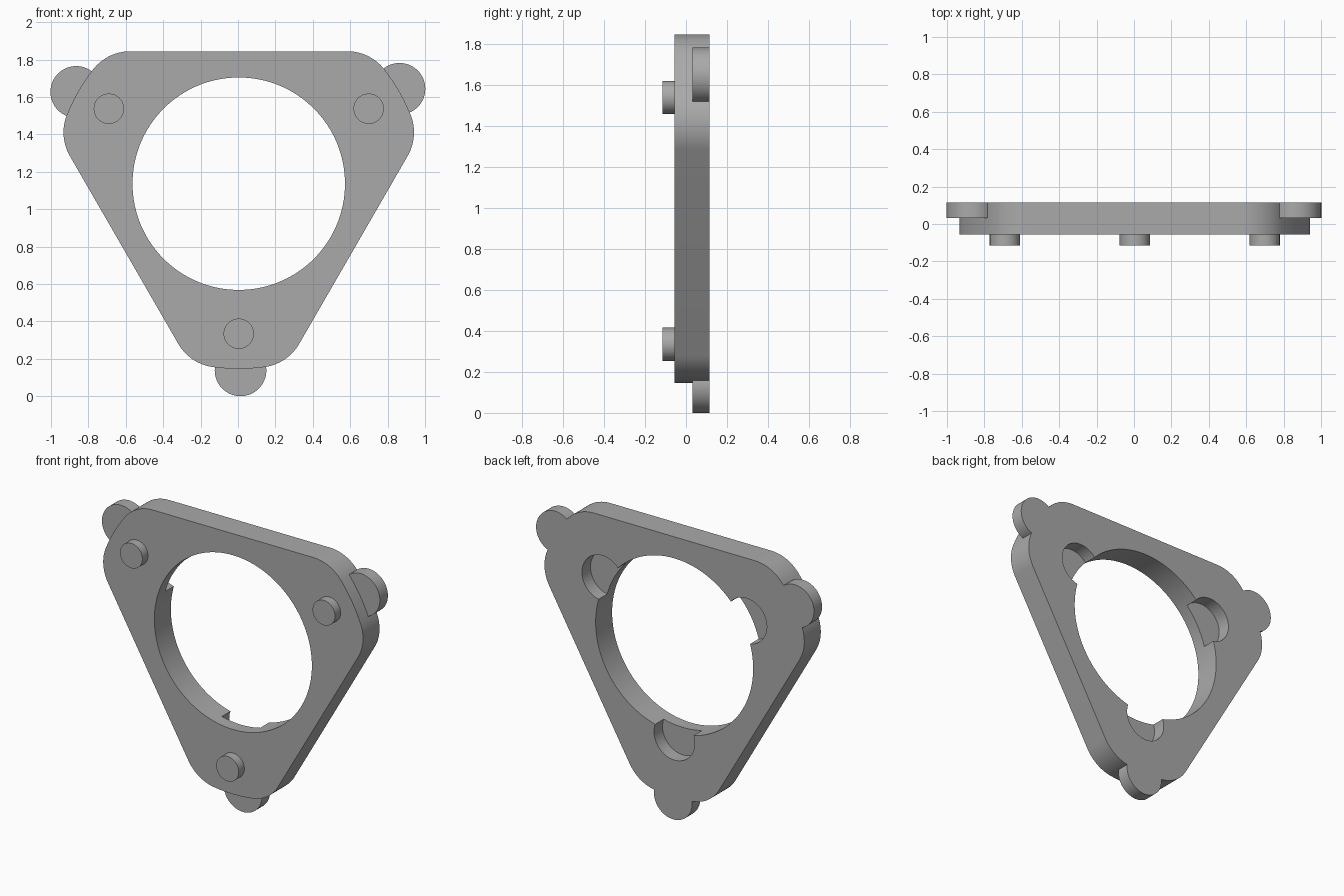
import bpy
import bmesh
from math import radians, degrees, sin, cos, atan2, sqrt
from mathutils import Matrix, Vector

cube = bpy.data.objects.get("Cube")
if cube:
    bpy.data.objects.remove(cube, do_unlink=True)

HUB = Vector((0.004, 0, 1.136))           # centre of the ring opening
FRONT, BACK, PIN_FRONT = -0.056, 0.114, -0.114
SIDE, REACH, FILLET = 0.708, 0.99, 0.2525  # side distance, corner reach, rounding
TAB_FRONT, TAB_R = 0.031, 0.138
CORNERS = {"bottom": -90, "left": 30, "right": 150}

grey = bpy.data.materials.new("plain grey")
grey.use_nodes = True
grey.diffuse_color = (0.4, 0.4, 0.4, 1)
grey.node_tree.nodes["Principled BSDF"].inputs["Base Color"].default_value = (0.4, 0.4, 0.4, 1)


def polar(angle, dist, y=0.0, origin=HUB):
    a = radians(angle)
    return origin + Vector((dist * cos(a), y, dist * sin(a)))


def add_object(name, bm):
    bmesh.ops.recalc_face_normals(bm, faces=bm.faces)
    mesh = bpy.data.meshes.new(name)
    bm.to_mesh(mesh)
    bm.free()
    mesh.materials.append(grey)
    obj = bpy.data.objects.new(name, mesh)
    bpy.context.collection.objects.link(obj)
    return obj


def disc(name, centre, radius, y0, y1, sides=64):
    """Cylinder running along y."""
    bm = bmesh.new()
    place = Matrix.Translation((centre.x, (y0 + y1) / 2, centre.z))
    bmesh.ops.create_cone(bm, cap_ends=True, segments=sides, radius1=radius, radius2=radius,
                          depth=y1 - y0, matrix=place @ Matrix.Rotation(radians(90), 4, "X"))
    return add_object(name, bm)


def activate(obj):
    bpy.ops.object.select_all(action="DESELECT")
    obj.select_set(True)
    bpy.context.view_layer.objects.active = obj


def combine(target, tool, operation):
    mod = target.modifiers.new("combine", "BOOLEAN")
    mod.operation = operation
    mod.solver = "EXACT"
    mod.object = tool
    activate(target)
    bpy.ops.object.modifier_apply(modifier=mod.name)
    bpy.data.objects.remove(tool, do_unlink=True)


def smooth(obj):
    activate(obj)
    bpy.ops.object.shade_smooth_by_angle(angle=radians(30))


def plate_outline():
    """Triangle with arced corners, each arc blended into the sides."""
    reach = REACH - FILLET
    drop = SIDE - FILLET
    half = 60 - degrees(atan2(sqrt(reach ** 2 - drop ** 2), drop))
    steps = 14
    points = []
    for corner in CORNERS.values():
        for start, end, at in ((-60, -half, -half), (half, 60, half)):
            centre = polar(corner + at, reach)
            points += [polar(corner + start + (end - start) * i / steps, FILLET, origin=centre)
                       for i in range(steps + 1)]
            if at < 0:
                points += [polar(corner - half + 2 * half * i / 6, REACH) for i in range(1, 6)]
    return points


# Plate
bm = bmesh.new()
face = bm.faces.new([bm.verts.new((p.x, FRONT, p.z)) for p in plate_outline()])
sweep = bmesh.ops.extrude_face_region(bm, geom=[face])
bmesh.ops.translate(bm, vec=(0, BACK - FRONT, 0),
                    verts=[v for v in sweep["geom"] if isinstance(v, bmesh.types.BMVert)])
plate = add_object("ring_plate", bm)

# Rear corner tabs
for name, angle in CORNERS.items():
    tab = disc(name + "_tab", polar(angle + 0.55, 0.998), TAB_R, TAB_FRONT, BACK)
    combine(plate, tab, "UNION")

# Central opening and the rear pockets beside it
combine(plate, disc("opening_cutter", HUB, 0.568, FRONT - 0.1, BACK + 0.1, 128), "DIFFERENCE")
for name, angle in CORNERS.items():
    pocket = disc(name + "_pocket_cutter", polar(angle, 0.6), 0.147, TAB_FRONT - 0.005, BACK + 0.1)
    combine(plate, pocket, "DIFFERENCE")
smooth(plate)

# Front pins
for name, angle in CORNERS.items():
    smooth(disc(name + "_pin", polar(angle, 0.802), 0.081, PIN_FRONT, FRONT + 0.01, 48))
